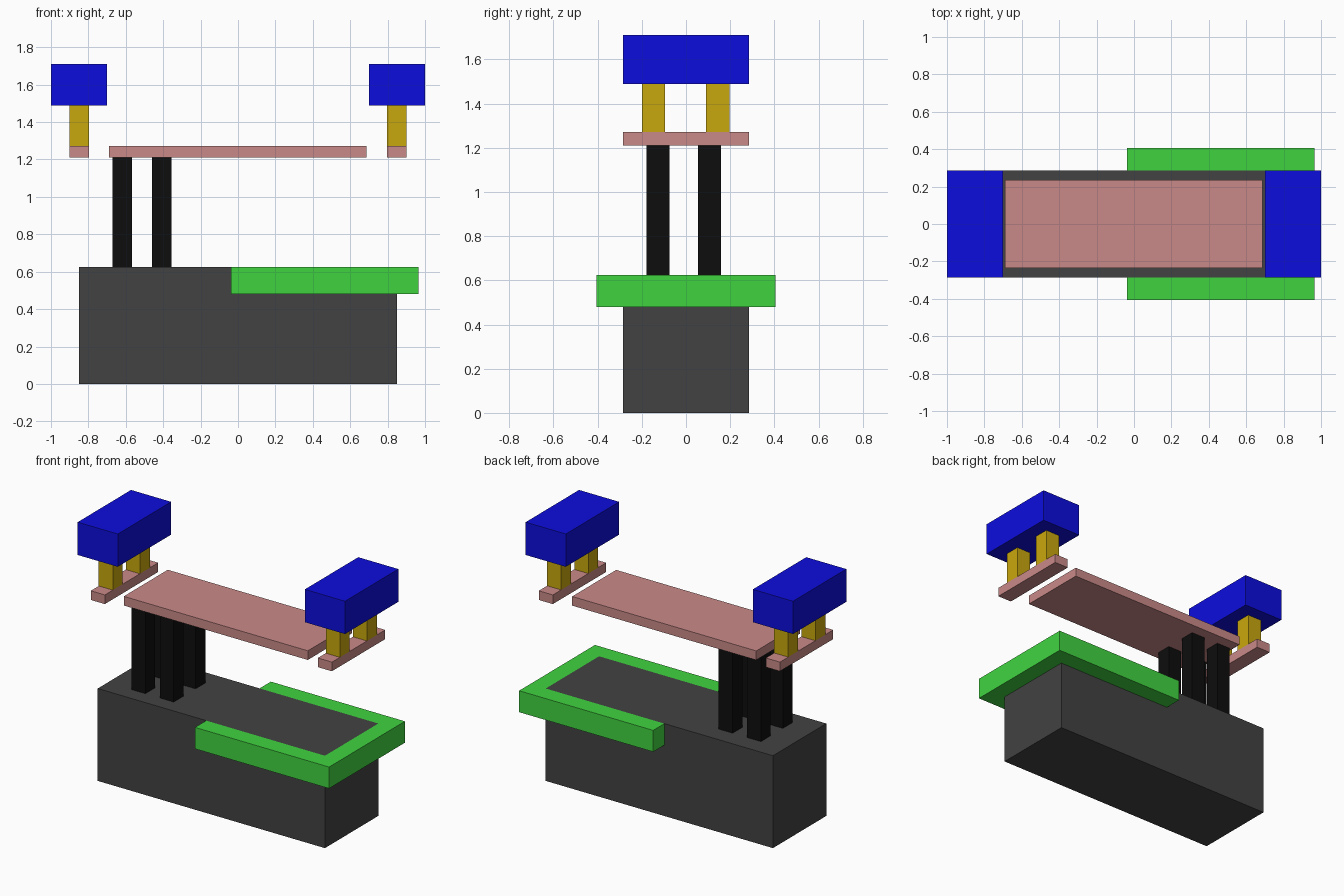
import bpy
import bmesh

if "Cube" in bpy.data.objects:
    bpy.data.objects.remove(bpy.data.objects["Cube"])


def material(name, rgb):
    # picture colours are sRGB, diffuse_color is linear
    m = bpy.data.materials.new(name)
    m.diffuse_color = [((c / 255 + 0.055) / 1.055) ** 2.4 if c > 10 else c / 255 / 12.92
                       for c in rgb] + [1]
    m.use_nodes = True
    m.node_tree.nodes["Principled BSDF"].inputs["Base Color"].default_value = m.diffuse_color
    return m


DARK = material("dark_grey", (66, 66, 66))
BLACK = material("black", (13, 13, 13))
GREEN = material("green", (64, 212, 64))
PINK = material("pink", (201, 138, 136))
GOLD = material("gold", (201, 168, 13))
BLUE = material("blue", (13, 13, 222))


def prism(name, outline, z0, z1, mat):
    """Extrude a counter-clockwise xy outline from z0 to z1."""
    bm = bmesh.new()
    face = bm.faces.new([bm.verts.new((x, y, z0)) for x, y in outline])
    top = bmesh.ops.extrude_face_region(bm, geom=[face])["geom"]
    for v in top:
        if isinstance(v, bmesh.types.BMVert):
            v.co.z = z1
    bmesh.ops.recalc_face_normals(bm, faces=bm.faces)
    mesh = bpy.data.meshes.new(name)
    bm.to_mesh(mesh)
    bm.free()
    mesh.materials.append(mat)
    obj = bpy.data.objects.new(name, mesh)
    bpy.context.collection.objects.link(obj)
    return obj


def box(name, x0, x1, y0, y1, z0, z1, mat):
    return prism(name, [(x0, y0), (x1, y0), (x1, y1), (x0, y1)], z0, z1, mat)


# Base block
box("base_block", -0.85, 0.85, -0.285, 0.285, 0, 0.625, DARK)

# U-shaped collar wrapped around the right end of the base
prism("collar", [(-0.038, -0.405), (0.965, -0.405), (0.965, 0.405), (-0.038, 0.405),
                 (-0.038, 0.285), (0.85, 0.285), (0.85, -0.285), (-0.038, -0.285)],
      0.48, 0.625, GREEN)

# Four columns carrying the deck
for x in (-0.62, -0.408):
    for y in (-0.127, 0.107):
        box("column", x - 0.052, x + 0.052, y - 0.052, y + 0.052, 0.625, 1.21, BLACK)

# Deck plate
box("deck", -0.69, 0.687, -0.235, 0.235, 1.21, 1.272, PINK)

# End assemblies: foot bar, two posts and a head block
for side, s in (("left", -1), ("right", 1)):
    x0, x1 = sorted((s * 0.797, s * 0.902))
    box(side + "_foot_bar", x0, x1, -0.285, 0.285, 1.21, 1.272, PINK)
    for y in (-0.147, 0.143):
        box(side + "_post", x0, x1, y - 0.053, y + 0.053, 1.272, 1.488, GOLD)
    x0, x1 = sorted((s * 0.70, s * 1.0))
    box(side + "_head_block", x0, x1, -0.285, 0.285, 1.488, 1.71, BLUE)
